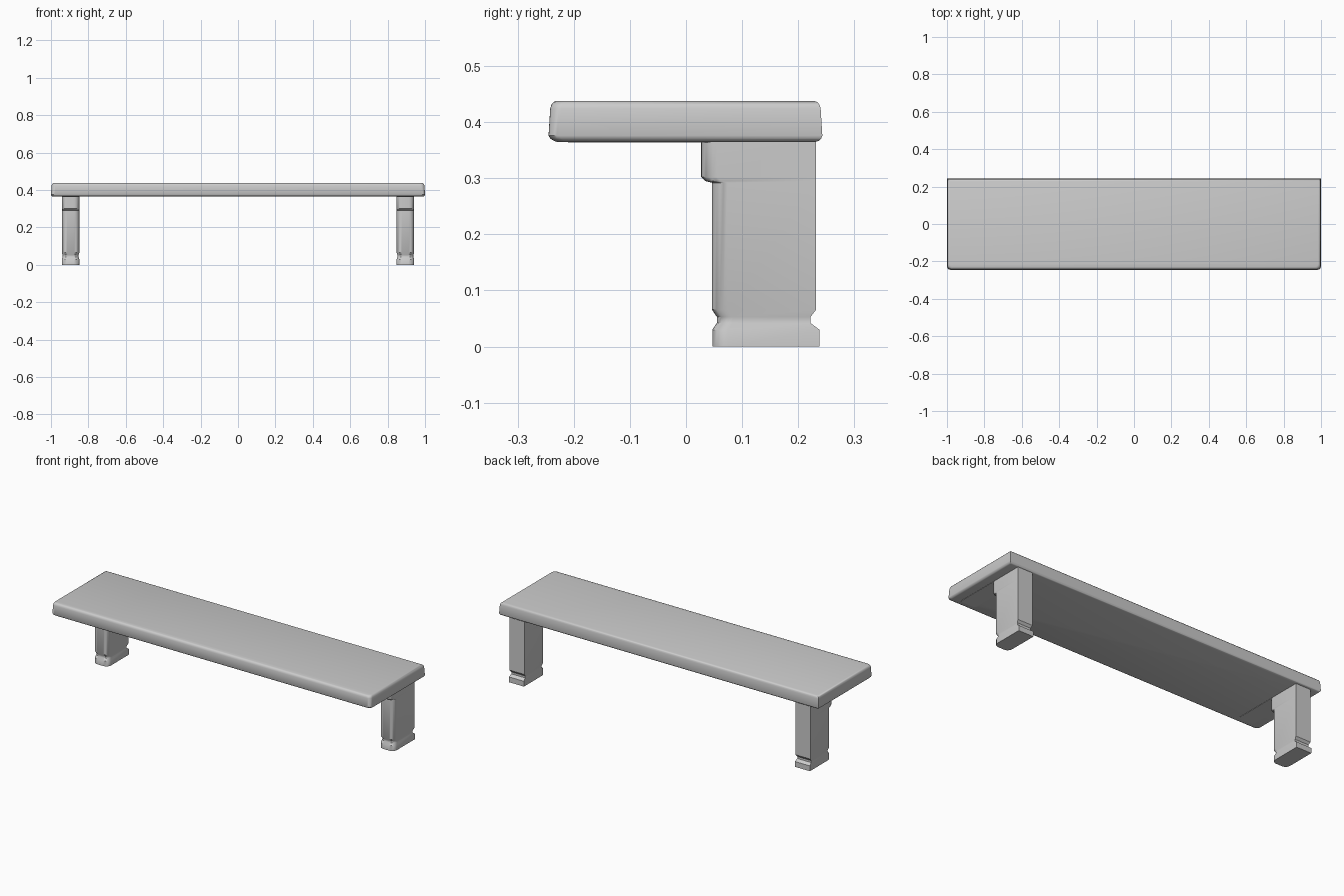
import bpy, bmesh
from math import sin, cos, pi

if "Cube" in bpy.data.objects:
    bpy.data.objects.remove(bpy.data.objects["Cube"])


def ring(cx, hw, y0, y1, r, z, n=6):
    """Plan outline: square back corners, rounded front corners."""
    pts = [(cx + hw, y1, z), (cx - hw, y1, z)]
    for i in range(n + 1):
        a = pi + i * pi / 2 / n
        pts.append((cx - hw + r + r * cos(a), y0 + r + r * sin(a), z))
    for i in range(n + 1):
        a = 1.5 * pi + i * pi / 2 / n
        pts.append((cx + hw - r + r * cos(a), y0 + r + r * sin(a), z))
    return pts


def loft(name, rings, angle=35):
    bm = bmesh.new()
    loops = [[bm.verts.new(p) for p in r] for r in rings]
    n = len(loops[0])
    for a, b in zip(loops, loops[1:]):
        for i in range(n):
            j = (i + 1) % n
            bm.faces.new((a[i], a[j], b[j], b[i]))
    bm.faces.new(loops[0])
    bm.faces.new(loops[-1])
    bmesh.ops.recalc_face_normals(bm, faces=bm.faces)
    me = bpy.data.meshes.new(name)
    bm.to_mesh(me)
    bm.free()
    ob = bpy.data.objects.new(name, me)
    bpy.context.collection.objects.link(ob)
    bpy.ops.object.select_all(action='DESELECT')
    bpy.context.view_layer.objects.active = ob
    ob.select_set(True)
    bpy.ops.object.shade_smooth_by_angle(angle=angle * pi / 180)
    return ob


# Seat: slab with softened edges, slightly narrower at the top
# rows: z, half width, front y, back y
seat = [(0.365, 0.988, -0.231, 0.231), (0.367, 0.994, -0.236, 0.237),
        (0.371, 0.998, -0.242, 0.241), (0.376, 1.0, -0.245, 0.243),
        (0.424, 0.997, -0.242, 0.240), (0.431, 0.995, -0.240, 0.238),
        (0.436, 0.991, -0.236, 0.234), (0.438, 0.985, -0.230, 0.228)]
loft("seat", [ring(0, w, y0, y1, 0.02, z) for z, w, y0, y1 in seat])

# Legs: foot, pinched neck, shaft and wider cap
# rows: z, half width, front y, back y
leg = [(0.0, 0.047, 0.047, 0.238), (0.03, 0.047, 0.047, 0.238),
       (0.042, 0.043, 0.055, 0.222), (0.053, 0.043, 0.055, 0.222),
       (0.066, 0.047, 0.046, 0.232), (0.292, 0.047, 0.046, 0.232),
       (0.295, 0.047, 0.034, 0.232), (0.302, 0.047, 0.027, 0.232),
       (0.37, 0.047, 0.027, 0.232)]
for side, s in (("left", -1), ("right", 1)):
    cx = 0.895 * s
    loft(side + "_leg", [ring(cx, w, y0, y1, 0.028, z) for z, w, y0, y1 in leg])
    # Support arm lying almost flush under the seat
    loft(side + "_support_arm",
         [ring(cx, 0.047, -0.21, 0.1, 0.01, z) for z in (0.3635, 0.38)])
